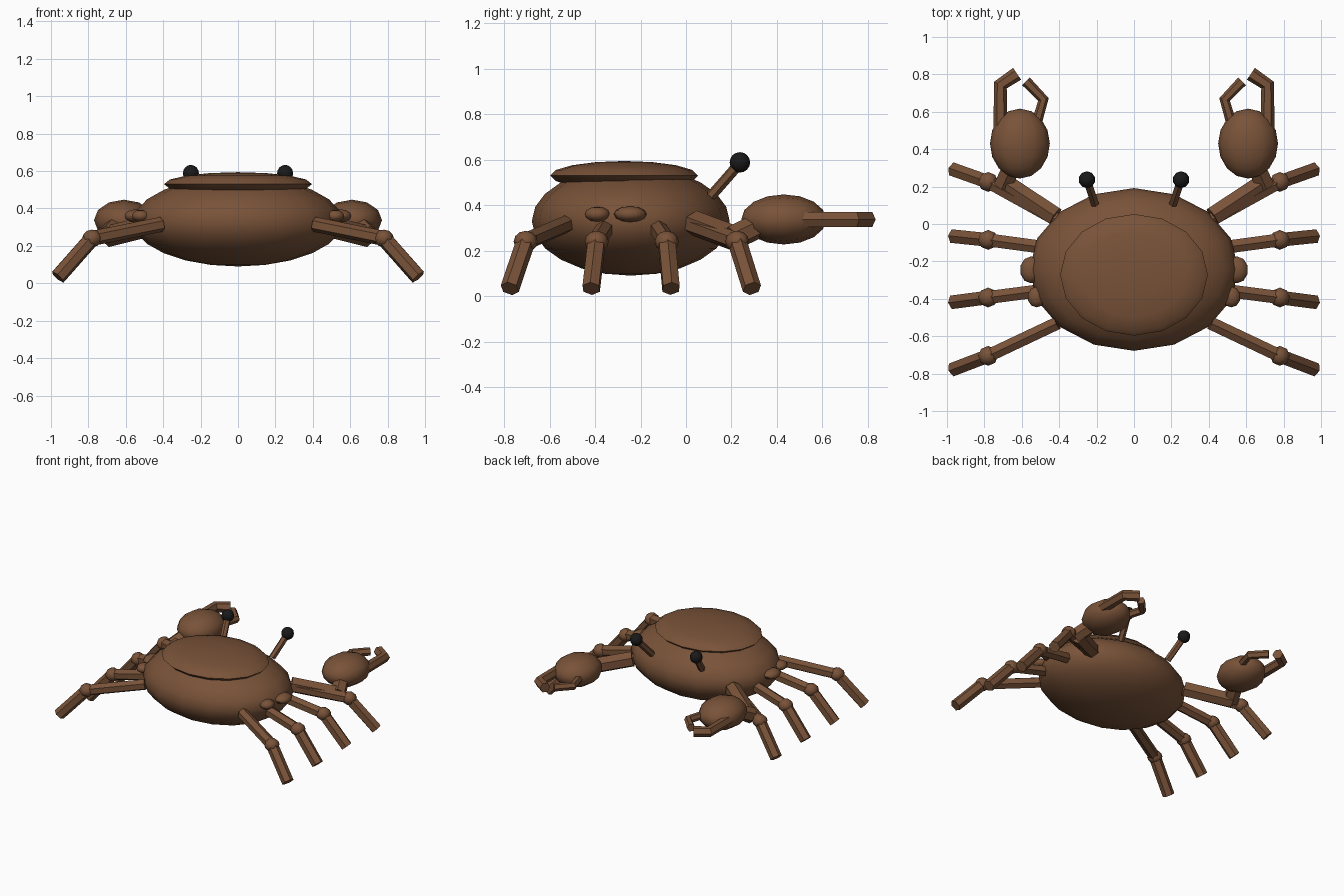
import bpy, math
from mathutils import Vector

if "Cube" in bpy.data.objects:
    bpy.data.objects.remove(bpy.data.objects["Cube"])


def material(name, color):
    m = bpy.data.materials.new(name)
    m.diffuse_color = (*color, 1)
    m.use_nodes = True
    m.node_tree.nodes["Principled BSDF"].inputs["Base Color"].default_value = m.diffuse_color
    return m


brown = material("brown_shell", (0.19, 0.085, 0.04))
black = material("black_eye", (0.01, 0.01, 0.01))


def finish(name, mat, angle):
    ob = bpy.context.object
    ob.name = name
    ob.data.materials.append(mat)
    bpy.ops.object.shade_smooth_by_angle(angle=math.radians(angle))
    return ob


def ball(name, loc, radii, seg=16, rings=8, mat=brown, rot=(0, 0, 0)):
    bpy.ops.mesh.primitive_uv_sphere_add(segments=seg, ring_count=rings, radius=1,
                                         location=loc, rotation=rot)
    bpy.context.object.scale = radii
    bpy.ops.object.transform_apply(location=False, rotation=True, scale=True)
    return finish(name, mat, 50)


def rod(name, a, b, r, sides=6):
    a, b = Vector(a), Vector(b)
    d = b - a
    bpy.ops.mesh.primitive_cylinder_add(vertices=sides, radius=r, depth=d.length,
                                        location=(a + b) / 2,
                                        rotation=d.to_track_quat('Z', 'Y').to_euler())
    return finish(name, brown, 30)


def bent_rod(name, pts, r):
    cu = bpy.data.curves.new(name, 'CURVE')
    cu.dimensions = '3D'
    cu.bevel_depth, cu.bevel_resolution, cu.use_fill_caps = r, 1, True
    sp = cu.splines.new('POLY')
    sp.points.add(len(pts) - 1)
    for p, co in zip(sp.points, pts):
        p.co = (*co, 1)
    ob = bpy.data.objects.new(name, cu)
    bpy.context.collection.objects.link(ob)
    bpy.ops.object.select_all(action='DESELECT')
    ob.select_set(True)
    bpy.context.view_layer.objects.active = ob
    bpy.ops.object.convert(target='MESH')
    return finish(name, brown, 30)


# Body and raised back shell
ball("body", (0, -0.243, 0.33), (0.56, 0.435, 0.24), 16, 12)
ball("back_shell", (0, -0.272, 0.53), (0.395, 0.325, 0.064), 16, 8)

# Leg paths in plan: hip y, knee y, foot y
legs = [(0.02, 0.225, 0.29), (-0.135, -0.085, -0.066),
        (-0.345, -0.393, -0.417), (-0.53, -0.705, -0.775)]

for s, side in ((-1, "left"), (1, "right")):
    # Walking legs
    for i, (hy, ky, fy) in enumerate(legs, 1):
        hip, knee, foot = (s * 0.41, hy, 0.315), (s * 0.78, ky, 0.24), (s * 0.963, fy, 0.033)
        rod(f"{side}_upper_leg_{i}", hip, knee, 0.04)
        ball(f"{side}_knee_{i}", knee, (0.053, 0.053, 0.047), 8, 6)
        rod(f"{side}_lower_leg_{i}", knee, foot, 0.042)

    # Side bumps on the shell
    ball(f"{side}_bump_front", (s * 0.55, -0.245, 0.36), (0.06, 0.072, 0.035), 10, 6)
    ball(f"{side}_bump_back", (s * 0.52, -0.39, 0.36), (0.05, 0.056, 0.033), 10, 6)

    # Claw arm, palm and two pincers
    rod(f"{side}_claw_arm", (s * 0.42, 0.04, 0.32), (s * 0.70, 0.225, 0.25), 0.057)
    rod(f"{side}_claw_wrist", (s * 0.70, 0.205, 0.255), (s * 0.63, 0.36, 0.33), 0.055)
    ball(f"{side}_claw_palm", (s * 0.61, 0.43, 0.337), (0.16, 0.11, 0.187), 12, 8,
         rot=(math.radians(-90), 0, 0)).scale = (1, 1, 1)
    z = 0.337
    bent_rod(f"{side}_outer_pincer",
             [(s * 0.714, 0.51, z), (s * 0.714, 0.743, z), (s * 0.625, 0.803, z)], 0.038)
    bent_rod(f"{side}_inner_pincer",
             [(s * 0.53, 0.51, z), (s * 0.484, 0.666, z), (s * 0.578, 0.763, z)], 0.029)

    # Eye stalk and eye
    rod(f"{side}_eye_stalk", (s * 0.21, 0.11, 0.44), (s * 0.252, 0.237, 0.585), 0.024)
    ball(f"{side}_eye", (s * 0.252, 0.237, 0.588), (0.045, 0.045, 0.045), 10, 8, black)
